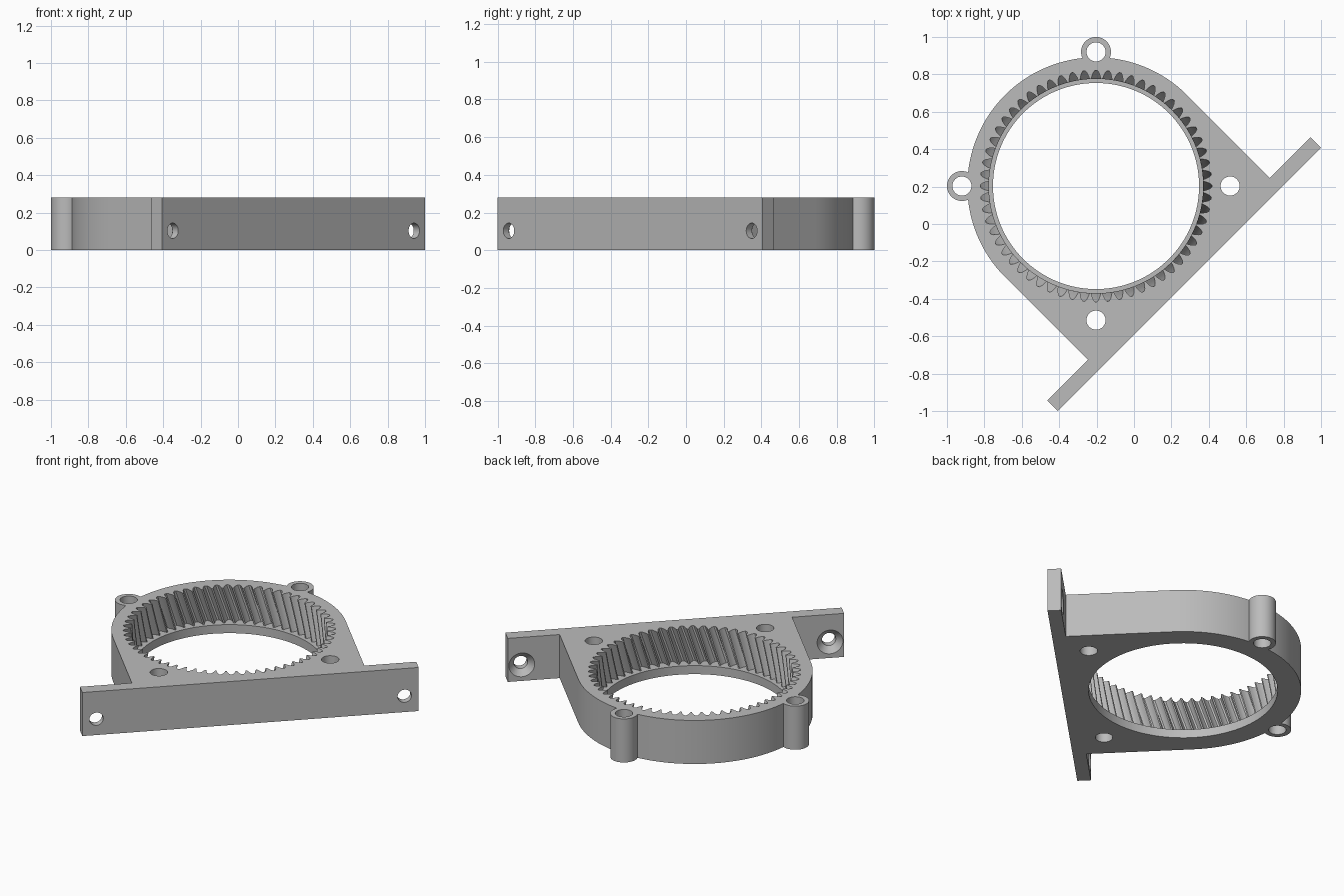
import bpy, bmesh
from math import pi, sin, cos, radians
from mathutils import Matrix, Vector

if "Cube" in bpy.data.objects:
    bpy.data.objects.remove(bpy.data.objects["Cube"], do_unlink=True)

HEIGHT = 0.28
RING_R = 0.688      # ring outside, also half width of the body
FACE_Y = -0.706     # outer face of the mounting plate
BACK_Y = -0.626     # inner face of the mounting plate
PLATE_X = 0.995
BOLT_R = 0.717
LIP_Z = 0.055
TEETH = 60
TWIST = 0.12

grey = bpy.data.materials.new("light grey")
grey.use_nodes = True
colour = (0.5, 0.5, 0.5, 1)
grey.diffuse_color = colour
grey.node_tree.nodes["Principled BSDF"].inputs["Base Color"].default_value = colour


def make_object(name, bm):
    bmesh.ops.recalc_face_normals(bm, faces=bm.faces)
    mesh = bpy.data.meshes.new(name)
    bm.to_mesh(mesh)
    bm.free()
    mesh.materials.append(grey)
    obj = bpy.data.objects.new(name, mesh)
    bpy.context.collection.objects.link(obj)
    return obj


def loft(name, rings):
    """Skin equal-length rings of points and cap both ends."""
    bm = bmesh.new()
    loops = [[bm.verts.new(p) for p in ring] for ring in rings]
    count = len(loops[0])
    for low, high in zip(loops, loops[1:]):
        for i in range(count):
            j = (i + 1) % count
            bm.faces.new((low[i], low[j], high[j], high[i]))
    bm.faces.new(loops[0][::-1])
    bm.faces.new(loops[-1])
    return make_object(name, bm)


def cylinder(name, start, end, r1, r2=None, sides=48):
    start, end = Vector(start), Vector(end)
    axis = end - start
    turn = axis.to_track_quat('Z', 'Y').to_matrix().to_4x4()
    bm = bmesh.new()
    bmesh.ops.create_cone(bm, cap_ends=True, segments=sides, radius1=r1,
                          radius2=r1 if r2 is None else r2, depth=axis.length,
                          matrix=Matrix.Translation((start + end) / 2) @ turn)
    return make_object(name, bm)


def combine(target, tool, operation):
    bpy.context.view_layer.objects.active = target
    mod = target.modifiers.new(operation.lower(), 'BOOLEAN')
    mod.operation = operation
    mod.solver = 'EXACT'
    mod.object = tool
    bpy.ops.object.modifier_apply(modifier=mod.name)
    bpy.data.objects.remove(tool, do_unlink=True)


# Housing: half ring with straight sides running into a wide plate
outline = [(RING_R * cos(pi * i / 64), RING_R * sin(pi * i / 64)) for i in range(65)]
outline += [(-RING_R, BACK_Y), (-PLATE_X, BACK_Y), (-PLATE_X, FACE_Y),
            (PLATE_X, FACE_Y), (PLATE_X, BACK_Y), (RING_R, BACK_Y)]
housing = loft("gear_housing", [[(x, y, z) for x, y in outline] for z in (0, HEIGHT)])

# Bolt ears on the round side
for deg in (45, 135):
    x, y = BOLT_R * cos(radians(deg)), BOLT_R * sin(radians(deg))
    combine(housing, cylinder("bolt_ear", (x, y, 0), (x, y, HEIGHT), 0.08), 'UNION')

# Helical internal teeth above the lip
gap = [(-0.43, 0.573), (-0.35, 0.59), (-0.24, 0.607), (-0.09, 0.619)]
gap += [(-f, r) for f, r in reversed(gap)]
pitch = 2 * pi / TEETH
rings = []
LAYERS = 9
for k in range(LAYERS + 1):
    z = LIP_Z + (HEIGHT + 0.025 - LIP_Z) * k / LAYERS
    spin = TWIST * (z - HEIGHT) / (HEIGHT - LIP_Z) + pi / 4
    rings.append([(r * cos(a), r * sin(a), z)
                  for t in range(TEETH) for f, r in gap
                  for a in [(t + f) * pitch + spin]])
combine(housing, loft("tooth_cutter", rings), 'DIFFERENCE')

# Bore through the lip
combine(housing, cylinder("bore_cutter", (0, 0, -0.1), (0, 0, 0.12), 0.551, sides=128), 'DIFFERENCE')

# Four vertical bolt holes
for deg in (45, 135, 225, 315):
    x, y = BOLT_R * cos(radians(deg)), BOLT_R * sin(radians(deg))
    combine(housing, cylinder("bolt_cutter", (x, y, -0.1), (x, y, 0.4), 0.051), 'DIFFERENCE')

# Countersunk screw holes in the plate ends
for x in (-0.912, 0.912):
    z = 0.103
    combine(housing, cylinder("screw_cutter", (x, FACE_Y - 0.1, z), (x, BACK_Y + 0.1, z), 0.041), 'DIFFERENCE')
    combine(housing, cylinder("countersink_cutter", (x, BACK_Y - 0.04, z),
                              (x, BACK_Y + 0.01, z), 0.038, 0.086), 'DIFFERENCE')

# Turn the plate to the diagonal and centre the part
housing.data.transform(Matrix.Translation((-0.203, 0.203, 0)) @ Matrix.Rotation(pi / 4, 4, 'Z'))
housing.data.materials.clear()
housing.data.materials.append(grey)
for face in housing.data.polygons:
    face.material_index = 0

bpy.ops.object.select_all(action='DESELECT')
housing.select_set(True)
bpy.context.view_layer.objects.active = housing
bpy.ops.object.shade_smooth_by_angle(angle=radians(25))
